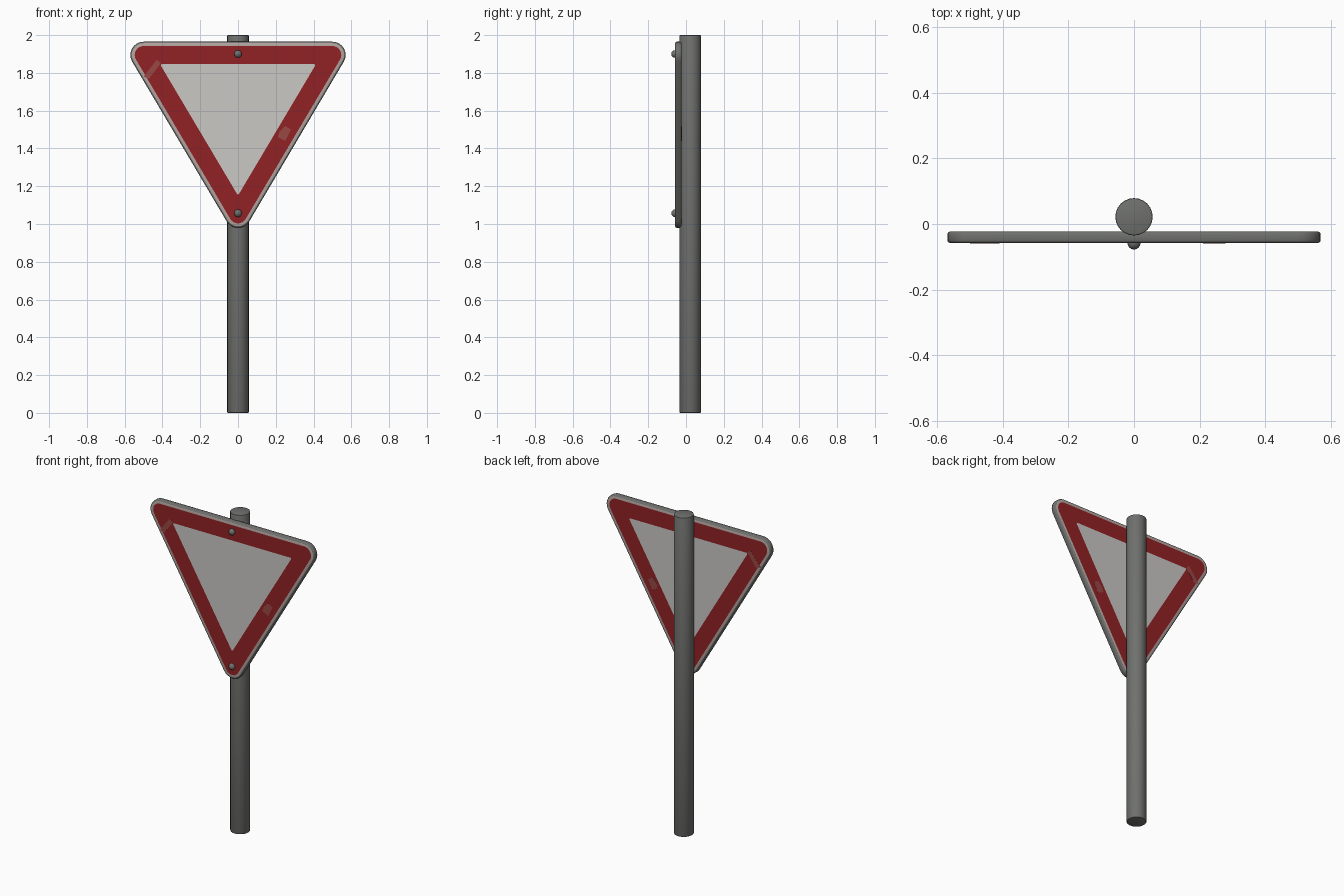
import bpy, bmesh
from math import cos, sin, radians, pi
from mathutils import Vector

cube = bpy.data.objects.get("Cube")
if cube:
    bpy.data.objects.remove(cube, do_unlink=True)


def material(name, rgb, roughness=0.7):
    m = bpy.data.materials.new(name)
    m.use_nodes = True
    m.diffuse_color = (*rgb, 1)
    shader = m.node_tree.nodes["Principled BSDF"]
    shader.inputs["Base Color"].default_value = (*rgb, 1)
    shader.inputs["Roughness"].default_value = roughness
    return m


STEEL = material("steel grey", (0.16, 0.165, 0.155))
RED = material("sign red", (0.29, 0.016, 0.018))
WHITE = material("sign white", (0.60, 0.58, 0.56))
BORDER = material("border pale grey", (0.46, 0.38, 0.36))
WORN = material("worn red", (0.32, 0.065, 0.06))


def make_object(name, bm, mats, angle=30):
    bmesh.ops.recalc_face_normals(bm, faces=bm.faces)
    mesh = bpy.data.meshes.new(name)
    bm.to_mesh(mesh)
    bm.free()
    for m in mats:
        mesh.materials.append(m)
    ob = bpy.data.objects.new(name, mesh)
    bpy.context.collection.objects.link(ob)
    bpy.ops.object.select_all(action="DESELECT")
    ob.select_set(True)
    bpy.context.view_layer.objects.active = ob
    bpy.ops.object.shade_smooth_by_angle(angle=radians(angle))
    return ob


# Rounded triangle outline: corner centres, moved inward by inset, with a corner radius
def outline(radius, inset=0.0, steps=8):
    corners = [(0.5, 1.895, -30), (-0.5, 1.895, 90), (0, 1.05, 210)]
    middle = Vector((0, 1.613))
    points = []
    for x, z, start in corners:
        c = Vector((x, z))
        c += (middle - c).normalized() * inset * 2
        for i in range(steps + 1):
            a = radians(start + 120 * i / steps)
            points.append((c.x + radius * cos(a), c.y + radius * sin(a)))
    return points


# Sign plate: rings run from the front panel, around the rim, to the back panel
FRONT, BACK = -0.058, -0.023
rings = [  # radius, inset, y, material of the band that follows
    (0.006, 0.056, FRONT, 1), (0.047, 0, FRONT, 3), (0.062, 0, FRONT, 0),
    (0.068, 0, FRONT + 0.003, 0), (0.07, 0, FRONT + 0.008, 0),
    (0.07, 0, BACK - 0.008, 0), (0.068, 0, BACK - 0.003, 0),
    (0.062, 0, BACK, 3), (0.047, 0, BACK, 1), (0.006, 0.056, BACK, 2)]
bm = bmesh.new()
loops = [[bm.verts.new((x, y, z)) for x, z in outline(r, inset)]
         for r, inset, y, _ in rings]
for (a, b), ring in zip(zip(loops, loops[1:]), rings):
    for i in range(len(a)):
        j = (i + 1) % len(a)
        bm.faces.new((a[i], a[j], b[j], b[i])).material_index = ring[3]
for panel in (loops[0], loops[-1]):
    bm.faces.new(panel).material_index = 2
make_object("sign_plate", bm, [STEEL, RED, WHITE, BORDER], 50)


# Worn patches in the red band, on both sides
def patch(name, points, y):
    bm = bmesh.new()
    bm.faces.new([bm.verts.new((x, y, z)) for x, z in points])
    extruded = bmesh.ops.extrude_face_region(bm, geom=bm.faces[:])["geom"]
    bmesh.ops.translate(bm, vec=(0, 0.001, 0),
                        verts=[v for v in extruded if isinstance(v, bmesh.types.BMVert)])
    make_object(name, bm, [WORN])


upper = [(-0.50, 1.78), (-0.47, 1.77), (-0.41, 1.85), (-0.43, 1.87)]
lower = [(0.21, 1.46), (0.25, 1.44), (0.28, 1.50), (0.25, 1.52), (0.22, 1.49)]
for side, y in (("front", FRONT - 0.0008), ("back", BACK - 0.0002)):
    patch("worn_patch_upper_" + side, upper, y)
    patch("worn_patch_lower_" + side, lower, y)

# Pole with softened end edges
bm = bmesh.new()
bmesh.ops.create_cone(bm, cap_ends=True, segments=24, radius1=0.057, radius2=0.057, depth=2)
bmesh.ops.translate(bm, verts=bm.verts, vec=(0, 0.022, 1))
rims = [e for e in bm.edges if abs(e.verts[0].co.z - e.verts[1].co.z) < 0.01]
bmesh.ops.bevel(bm, geom=rims, offset=0.004, segments=2, affect="EDGES", profile=0.5)
make_object("pole", bm, [STEEL], 40)

# Domed bolts
for name, z in (("upper_bolt", 1.9), ("lower_bolt", 1.057)):
    bm = bmesh.new()
    bmesh.ops.create_uvsphere(bm, u_segments=16, v_segments=10, radius=0.02)
    bmesh.ops.translate(bm, verts=bm.verts, vec=(0, FRONT, z))
    make_object(name, bm, [STEEL], 60)
